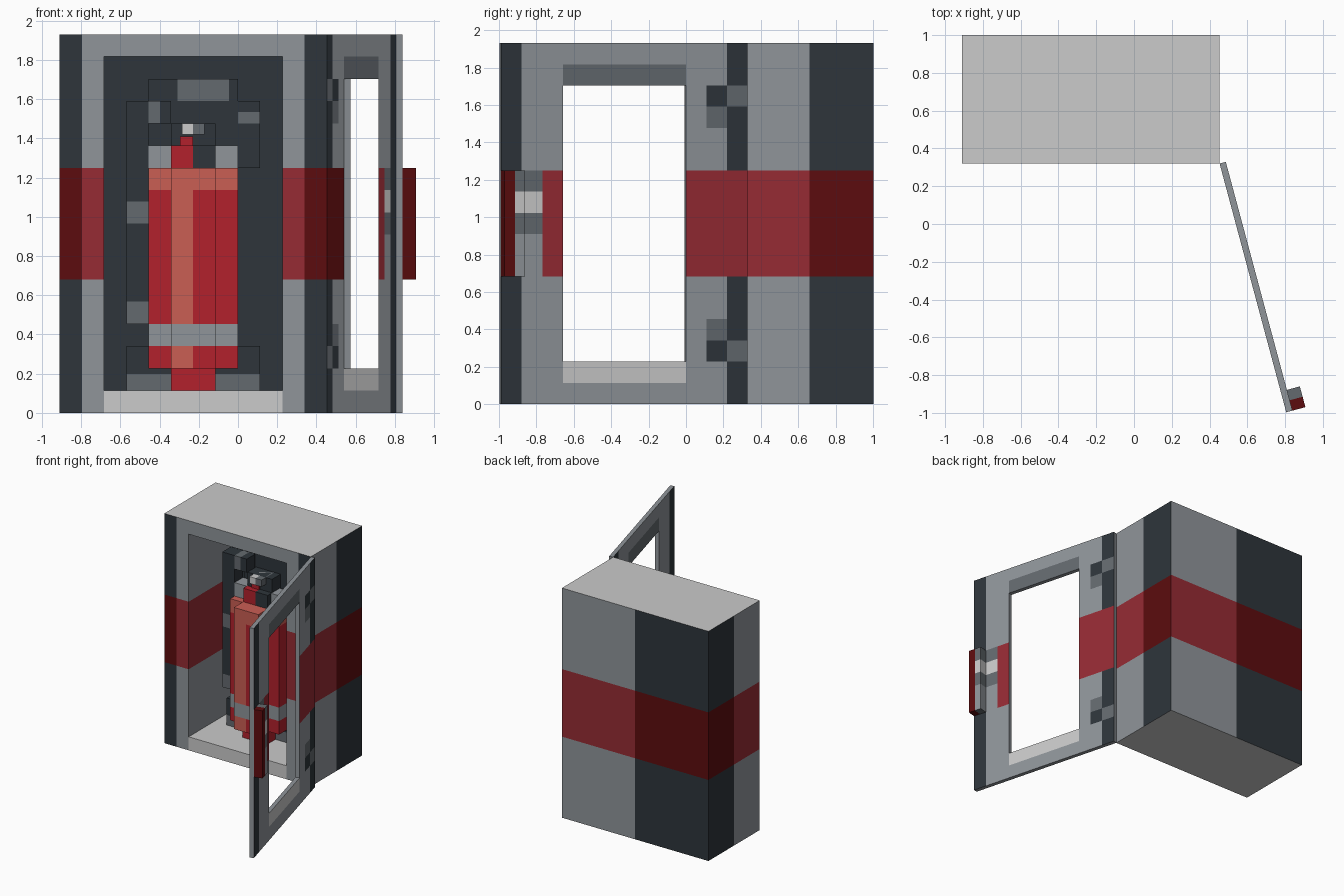
import bpy, bmesh, math
from mathutils import Vector

if "Cube" in bpy.data.objects:
    bpy.data.objects.remove(bpy.data.objects["Cube"])

U = 0.1136                       # panel module
X0, Y0, DEPTH = -0.91, 0.32, 6   # cabinet corner
MX, MY = X0 + 6 * U, Y0 + 3 * U  # cabinet centre

COLOURS = {"light_grey": "cbcbcb", "grey": "90959a", "mid_grey": "646a6f",
           "charcoal": "2e353b", "band_red": "962b34", "dark_red": "5c0c0e",
           "bright_red": "b2212c", "salmon": "ca5e54"}
NAMES = list(COLOURS)


def linear(h):
    c = int(h, 16) / 255
    return c / 12.92 if c < 0.04 else ((c + 0.055) / 1.055) ** 2.4


def material(name, code):
    m = bpy.data.materials.new(name)
    m.use_nodes = True
    rgba = [linear(code[i:i + 2]) for i in (0, 2, 4)] + [1]
    m.diffuse_color = rgba
    m.node_tree.nodes["Principled BSDF"].inputs["Base Color"].default_value = rgba
    return m


MATS = [material(n, c) for n, c in COLOURS.items()]


def box(name, lo, hi, rule, cuts=((), (), ()), shape=None):
    """Box cut along grid planes, optionally reshaped, coloured by rule(centre, normal)."""
    bm = bmesh.new()
    bmesh.ops.create_cube(bm, size=1)
    lo, hi = Vector(lo), Vector(hi)
    for v in bm.verts:
        v.co = [lo[i] + (v.co[i] + 0.5) * (hi[i] - lo[i]) for i in range(3)]
    for axis in range(3):
        normal = Vector([float(i == axis) for i in range(3)])
        for c in cuts[axis]:
            bmesh.ops.bisect_plane(bm, geom=bm.verts[:] + bm.edges[:] + bm.faces[:],
                                   plane_co=normal * c, plane_no=normal)
    if shape:
        shape(bm)
    bm.normal_update()
    for f in bm.faces:
        colour = rule(f.calc_center_median(), f.normal) if callable(rule) else rule
        f.material_index = NAMES.index(colour)
    mesh = bpy.data.meshes.new(name)
    bm.to_mesh(mesh)
    bm.free()
    for m in MATS:
        mesh.materials.append(m)
    ob = bpy.data.objects.new(name, mesh)
    bpy.context.collection.objects.link(ob)
    return ob


# Cabinet: block with a recess pushed in from the front
def recess(bm):
    front = [f for f in bm.faces if f.normal.y < -0.9
             and abs(f.calc_center_median().x - MX) < 4 * U
             and U < f.calc_center_median().z < 16 * U]
    new = bmesh.ops.extrude_face_region(bm, geom=front)["geom"]
    bmesh.ops.translate(bm, vec=(0, 5 * U, 0),
                        verts=[g for g in new if isinstance(g, bmesh.types.BMVert)])
    bmesh.ops.delete(bm, geom=[f for f in front if f.is_valid], context="FACES")


def cabinet_colour(c, n):
    inside = abs(c.x - MX) < 4.1 * U and U * 0.9 < c.z < 16.1 * U and c.y < Y0 + 5.5 * U
    if n.z > 0.5 or (n.z < -0.5 and not inside):
        return "light_grey"
    if n.y < -0.5 and inside and c.y > Y0 + U:
        return "charcoal"
    if n.y < -0.5 and c.z < U and abs(c.x - MX) < 4 * U:
        return "light_grey"
    if n.y < -0.5:
        dark = abs(c.x - MX) > 5 * U
    elif n.y > 0.5:
        dark = c.x < MX
    else:
        dark = c.y > MY and not inside
    if 6 * U < c.z < 11 * U:
        return "dark_red" if dark else "band_red"
    return "charcoal" if dark else "grey"


box("cabinet", (X0, Y0, 0), (X0 + 12 * U, Y0 + 6 * U, 17 * U), cabinet_colour,
    ([X0 + i * U for i in (1, 2, 6, 10, 11)], [MY], [k * U for k in (1, 6, 11, 16)]), recess)


# Door: thin slab along its own x, swung open on the hinge
def window(bm):
    hole = [f for f in bm.faces if abs(f.normal.y) > 0.9
            and 3 * U < f.calc_center_median().x < 9 * U
            and 2 * U < f.calc_center_median().z < 15 * U]
    bmesh.ops.delete(bm, geom=hole, context="FACES")
    bmesh.ops.bridge_loops(bm, edges=[e for e in bm.edges if e.is_boundary])


LATCH = {10: "mid_grey", 9: "light_grey", 8: "mid_grey"}
HINGE = {(0, 14): "mid_grey", (1, 14): "charcoal", (1, 13): "mid_grey",
         (1, 3): "mid_grey", (1, 2): "charcoal", (0, 2): "mid_grey"}


def door_colour(c, n):
    i, k = int(c.x / U), int(c.z / U)
    if abs(n.y) < 0.5:
        return "grey"
    if 3 <= i < 9 and k in (1, 15):
        return "light_grey" if k == 1 else "mid_grey"
    if (i, k) in HINGE:
        return HINGE[i, k]
    if 6 <= k < 11:
        if i < 3:
            return "band_red" if n.y > 0 else "dark_red"
        if i == 9:
            return "band_red"
        if i == 10:
            return LATCH.get(k, "grey")
    return "charcoal" if i in (0, 11) else "grey"


def handle_colour(c, n):
    if c.x > 11.5 * U:
        return "dark_red"
    return "mid_grey" if abs(n.z) > 0.5 else LATCH.get(int(c.z / U), "grey")


T = 0.034
door = box("door", (0, 0, 0), (12 * U, T, 17 * U), door_colour,
           ([i * U for i in (1, 2, 3, 9, 10, 11)], [],
            [k * U for k in (1, 2, 3, 4, 6, 7, 8, 9, 10, 11, 13, 14, 15, 16)]), window)
handle = box("door_handle", (11 * U, T, 6 * U), (12 * U, 0.105, 11 * U), handle_colour,
             ([11.5 * U], [], [k * U for k in (8, 9, 10)]))
for part in (door, handle):
    part.location = (X0 + 12 * U, Y0, 0)
    part.rotation_euler.z = math.radians(-75)


# Parts inside are placed in modules from the cabinet centre
def part(name, xs, ys, zs, rule, cx=(), cz=()):
    return box(name, (MX + xs[0] * U, MY + ys[0] * U, zs[0] * U),
               (MX + xs[1] * U, MY + ys[1] * U, zs[1] * U), rule,
               ([MX + x * U for x in cx], [], [z * U for z in cz]))


def tank_colour(c, n):
    if 3 * U < c.z < 4 * U:
        return "grey"
    if n.z > 0.5 or c.z > 10 * U or (n.y < -0.5 and -U < c.x - MX < 0):
        return "salmon"
    return "bright_red"


# Tank: two crossed blocks on a foot
part("tank_wide", (-2, 2), (-1, 1), (2, 11), tank_colour, (-1, 0, 1), (3, 4, 10))
part("tank_deep", (-1, 1), (-2, 2), (2, 11), tank_colour, (0,), (3, 4, 10))
part("tank_foot", (-1, 1), (-1, 1), (1, 2), "bright_red")

# Valve, collar and lever
part("valve", (-1, 1), (-0.9, 0.9), (11, 12),
     lambda c, n: "bright_red" if c.x < MX else "charcoal", (0,))
part("neck", (-0.6, 0), (-0.5, 0.5), (12, 12.4), "bright_red")
part("valve_head", (-1, 1), (-0.4, 0.9), (12, 13), "charcoal")
part("lever", (-0.5, 0.5), (-0.9, 0.9), (12.5, 13), 
     lambda c, n: "light_grey" if c.x < MX else "mid_grey", (0,))
for side, x in (("right", -2), ("left", 1)):
    part(side + "_collar", (x, x + 1), (-0.5, 0.5), (11, 12), "grey")

# Hose with grey rings
part("hose", (-3, -2), (-0.5, 0.5), (4, 14),
     lambda c, n: "mid_grey" if 4 * U < c.z < 5 * U or 8.5 * U < c.z < 9.5 * U
     else "charcoal", (), (5, 8.5, 9.5))
part("hose_top", (-2, -1), (-0.5, 0.5), (13, 14),
     lambda c, n: "mid_grey" if c.x < MX - 1.5 * U else "charcoal", (-1.5,))

# Wall bracket behind and below the tank
part("upper_bracket", (-2, 2), (0.6, 1), (11, 15),
     lambda c, n: "mid_grey" if c.z > 14 * U and -0.7 * U < c.x - MX < 1.6 * U
     else "charcoal", (-0.7, 1.6), (14,))
part("side_clip", (2, 3), (0.6, 1), (11, 14),
     lambda c, n: "mid_grey" if 13 * U < c.z < 13.5 * U else "charcoal", (), (13, 13.5))
part("lower_bracket", (-3, 3), (0, 1), (1, 3),
     lambda c, n: "mid_grey" if c.z < 1.75 * U else "charcoal", (), (1.75,))
